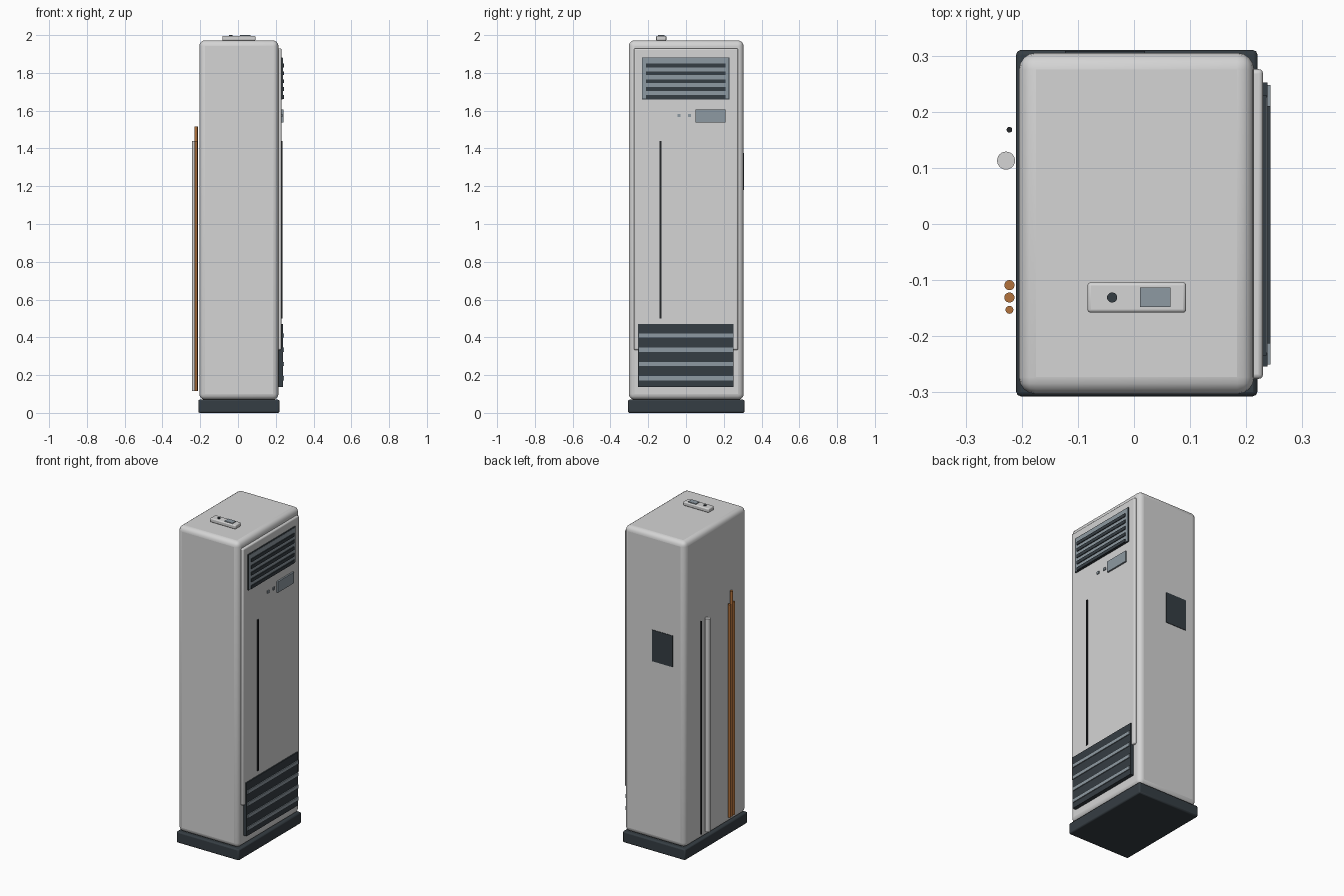
import bpy, math

cube = bpy.data.objects.get("Cube")
if cube:
    bpy.data.objects.remove(cube, do_unlink=True)


def material(name, r, g, b):
    m = bpy.data.materials.new(name)
    m.use_nodes = True
    m.diffuse_color = (r, g, b, 1)
    m.node_tree.nodes["Principled BSDF"].inputs["Base Color"].default_value = (r, g, b, 1)
    return m


WHITE = material("warm white", 0.66, 0.66, 0.66)
DARK = material("dark slate", 0.036, 0.047, 0.056)
SLATE = material("blue grey", 0.27, 0.32, 0.36)
BLACK = material("near black", 0.018, 0.02, 0.023)
COPPER = material("copper", 0.45, 0.17, 0.045)


def finish(ob, name, mat, bevel=0, segments=3):
    ob.name = name
    ob.data.materials.append(mat)
    if bevel:
        mod = ob.modifiers.new("rounded edges", "BEVEL")
        mod.width = bevel
        mod.segments = segments
        bpy.ops.object.shade_smooth_by_angle(angle=math.radians(40))
    return ob


def box(name, mat, x, y, z, bevel=0, segments=3):
    """Box from (min, max) pairs along each axis."""
    bpy.ops.mesh.primitive_cube_add(size=1, location=[sum(p) / 2 for p in (x, y, z)])
    ob = bpy.context.object
    ob.scale = [p[1] - p[0] for p in (x, y, z)]
    bpy.ops.object.transform_apply(location=False, rotation=False, scale=True)
    return finish(ob, name, mat, bevel, segments)


def rod(name, mat, x, y, z, radius):
    """Upright cylinder between two heights."""
    bpy.ops.mesh.primitive_cylinder_add(vertices=24, radius=radius, depth=z[1] - z[0],
                                        location=(x, y, sum(z) / 2))
    bpy.ops.object.shade_smooth_by_angle(angle=math.radians(40))
    return finish(bpy.context.object, name, mat)


# Plinth, cabinet and raised door panel
box("base_plinth", DARK, (-0.21, 0.22), (-0.307, 0.31), (0, 0.07), 0.008, 2)
box("cabinet_body", WHITE, (-0.205, 0.214), (-0.303, 0.305), (0.07, 1.972), 0.03, 4)
box("door_panel", WHITE, (0.20, 0.23), (-0.276, 0.276), (0.333, 1.93), 0.008)

# Upper air outlet with dark louvres
box("outlet_frame", DARK, (0.225, 0.236), (-0.234, 0.23), (1.66, 1.882))
box("outlet_plate", SLATE, (0.23, 0.238), (-0.23, 0.226), (1.664, 1.878))
for i in range(5):
    z = 1.673 + i * 0.0415
    box(f"outlet_louvre_{i + 1}", DARK, (0.23, 0.243), (-0.213, 0.21), (z - 0.01, z + 0.01))

# Lower air intake with light slats
box("intake_plate", DARK, (0.205, 0.2375), (-0.254, 0.252), (0.138, 0.47))
for i in range(4):
    z = 0.183 + i * 0.0757
    box(f"intake_slat_{i + 1}", SLATE, (0.23, 0.243), (-0.25, 0.248), (z - 0.011, z + 0.011))

# Door display, indicator buttons and long grip slot
box("door_display", SLATE, (0.225, 0.24), (0.05, 0.21), (1.538, 1.606))
for i, y in enumerate((-0.037, 0.019)):
    box(f"indicator_button_{i + 1}", SLATE, (0.225, 0.236), (y - 0.008, y + 0.008), (1.567, 1.583))
box("door_grip_slot", BLACK, (0.225, 0.235), (-0.141, -0.13), (0.5, 1.44))

# Hand controller lying on top
box("remote_body", WHITE, (-0.083, 0.093), (-0.158, -0.104), (1.971, 1.996), 0.006)
box("remote_screen", SLATE, (0.011, 0.065), (-0.148, -0.113), (1.99, 2.0))
rod("remote_button", DARK, -0.039, -0.131, (1.99, 2.0), 0.009)

# Pipes and cable along the side
for i, (y, top, r) in enumerate(((-0.109, 1.44, 0.009), (-0.131, 1.515, 0.009), (-0.153, 1.44, 0.007))):
    rod(f"copper_pipe_{i + 1}", COPPER, -0.222, y, (0.115, top), r)
rod("drain_pipe", WHITE, -0.228, 0.113, (0.115, 1.44), 0.016)
rod("power_cable", BLACK, -0.222, 0.168, (0.115, 1.44), 0.005)

# Rating plate on the back
box("rating_plate", DARK, (-0.123, 0.02), (0.30, 0.308), (1.18, 1.375))
